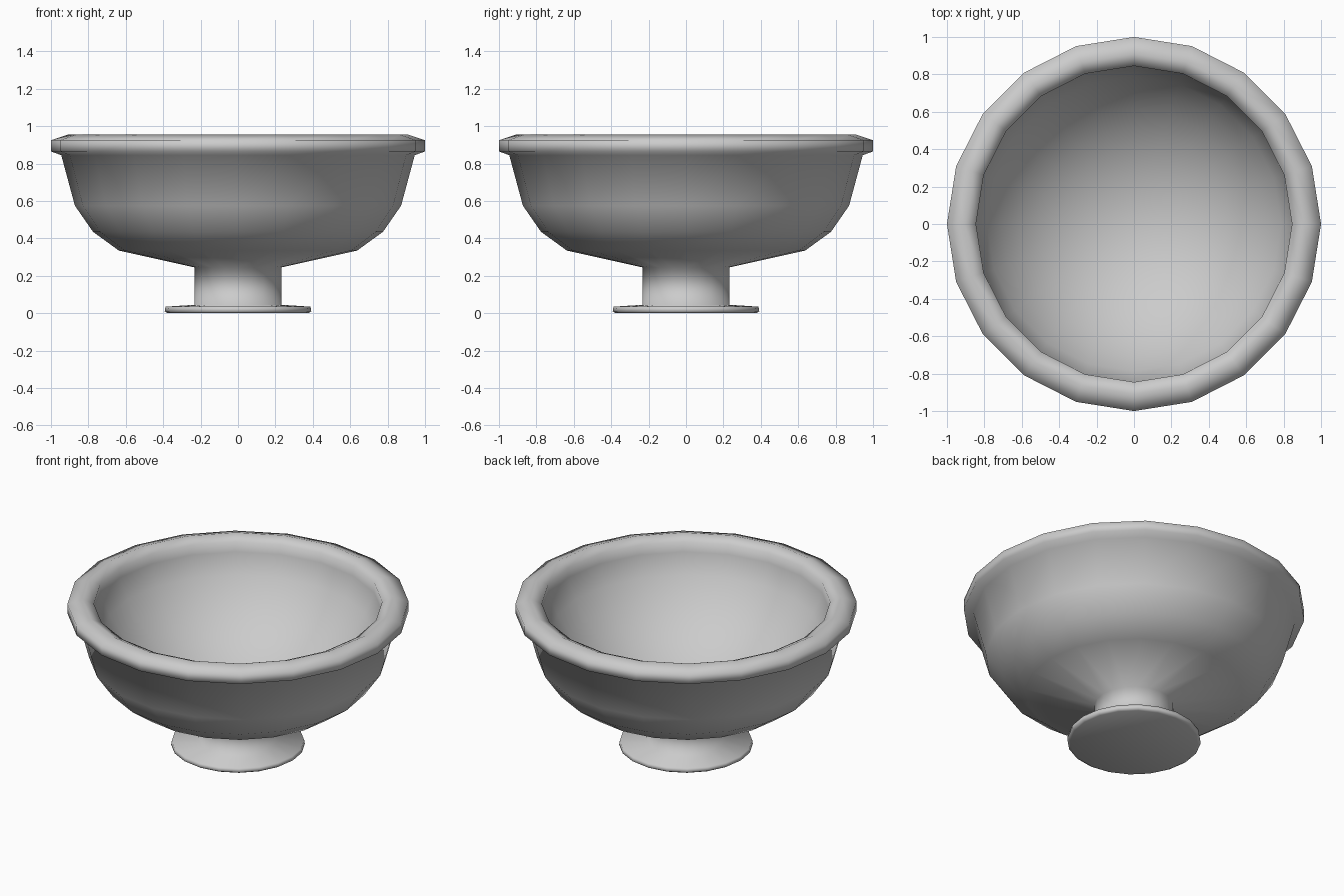
import bpy, bmesh, math

cube = bpy.data.objects.get("Cube")
if cube:
    bpy.data.objects.remove(cube, do_unlink=True)

SIDES = 20
HOLLOW_RADIUS = 0.905   # radius of the spherical hollow
HOLLOW_FLOOR = 0.28     # height of its lowest point
HOLLOW_ANGLE = 69       # degrees from the lowest point up to the rim
HOLLOW_STEPS = 8

# single stone grey
grey = bpy.data.materials.new("stone_grey")
grey.use_nodes = True
colour = (0.6, 0.6, 0.6, 1)
grey.diffuse_color = colour
grey.node_tree.nodes["Principled BSDF"].inputs["Base Color"].default_value = colour


def lathe(name, profile):
    """Turn a (radius, height) profile around z; radius 0 closes to a point."""
    bm = bmesh.new()
    verts = [bm.verts.new((r, 0, z)) for r, z in profile]
    edges = [bm.edges.new(pair) for pair in zip(verts, verts[1:])]
    bmesh.ops.spin(bm, geom=verts + edges, cent=(0, 0, 0), axis=(0, 0, 1),
                   angle=math.tau, steps=SIDES)
    bmesh.ops.remove_doubles(bm, verts=bm.verts, dist=0.0005)
    bmesh.ops.recalc_face_normals(bm, faces=bm.faces)
    for face in bm.faces:
        face.smooth = True
    mesh = bpy.data.meshes.new(name)
    bm.to_mesh(mesh)
    bm.free()
    mesh.materials.append(grey)
    obj = bpy.data.objects.new(name, mesh)
    bpy.context.collection.objects.link(obj)
    return obj


# flared foot, stem, rounded outer wall and rolled rim
foot = [(0, 0), (0.375, 0), (0.392, 0.01), (0.388, 0.035), (0.233, 0.045)]
outer_wall = [(0.233, 0.245), (0.637, 0.335), (0.775, 0.435), (0.872, 0.575), (0.945, 0.845)]
rim = [(1.0, 0.865), (1.0, 0.925), (0.91, 0.955), (0.845, 0.925)]

# spherical hollow, from under the rim down to the middle
angles = [math.radians(HOLLOW_ANGLE) * (1 - i / HOLLOW_STEPS) for i in range(HOLLOW_STEPS + 1)]
hollow = [(HOLLOW_RADIUS * math.sin(a), HOLLOW_FLOOR + HOLLOW_RADIUS * (1 - math.cos(a)))
          for a in angles]
lathe("footed_bowl", foot + outer_wall + rim + hollow)
